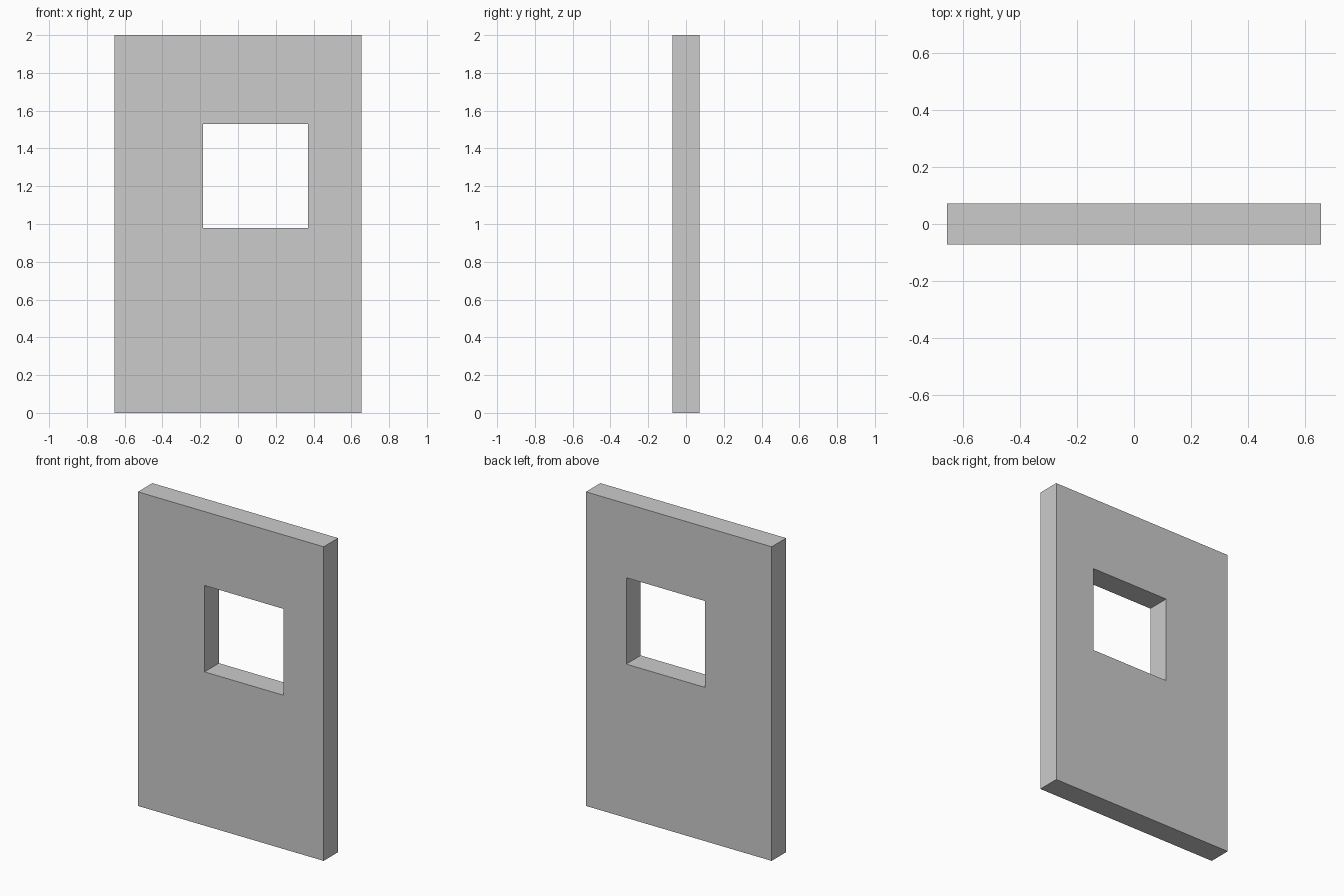
import bpy, bmesh

if "Cube" in bpy.data.objects:
    bpy.data.objects.remove(bpy.data.objects["Cube"])

HALF_DEPTH = 0.0725


def rectangle(x0, x1, z0, z1):
    return [(x0, z0), (x1, z0), (x1, z1), (x0, z1)]


# Wall outline and off-centre window opening, in the front plane
outer = rectangle(-0.654, 0.654, 0.0, 2.0)
inner = rectangle(-0.185, 0.37, 0.979, 1.529)

bm = bmesh.new()
rings = [[bm.verts.new((x, y, z)) for x, z in outline]
         for outline, y in ((outer, -HALF_DEPTH), (inner, -HALF_DEPTH),
                            (inner, HALF_DEPTH), (outer, HALF_DEPTH))]

# Front face, window reveal, back face and outer edges
for a, b in zip(rings, rings[1:] + rings[:1]):
    for i in range(4):
        j = (i + 1) % 4
        bm.faces.new((a[i], a[j], b[j], b[i]))
bmesh.ops.recalc_face_normals(bm, faces=bm.faces)

mesh = bpy.data.meshes.new("wall_with_window_opening")
bm.to_mesh(mesh)
bm.free()
wall = bpy.data.objects.new("wall_with_window_opening", mesh)
bpy.context.collection.objects.link(wall)
